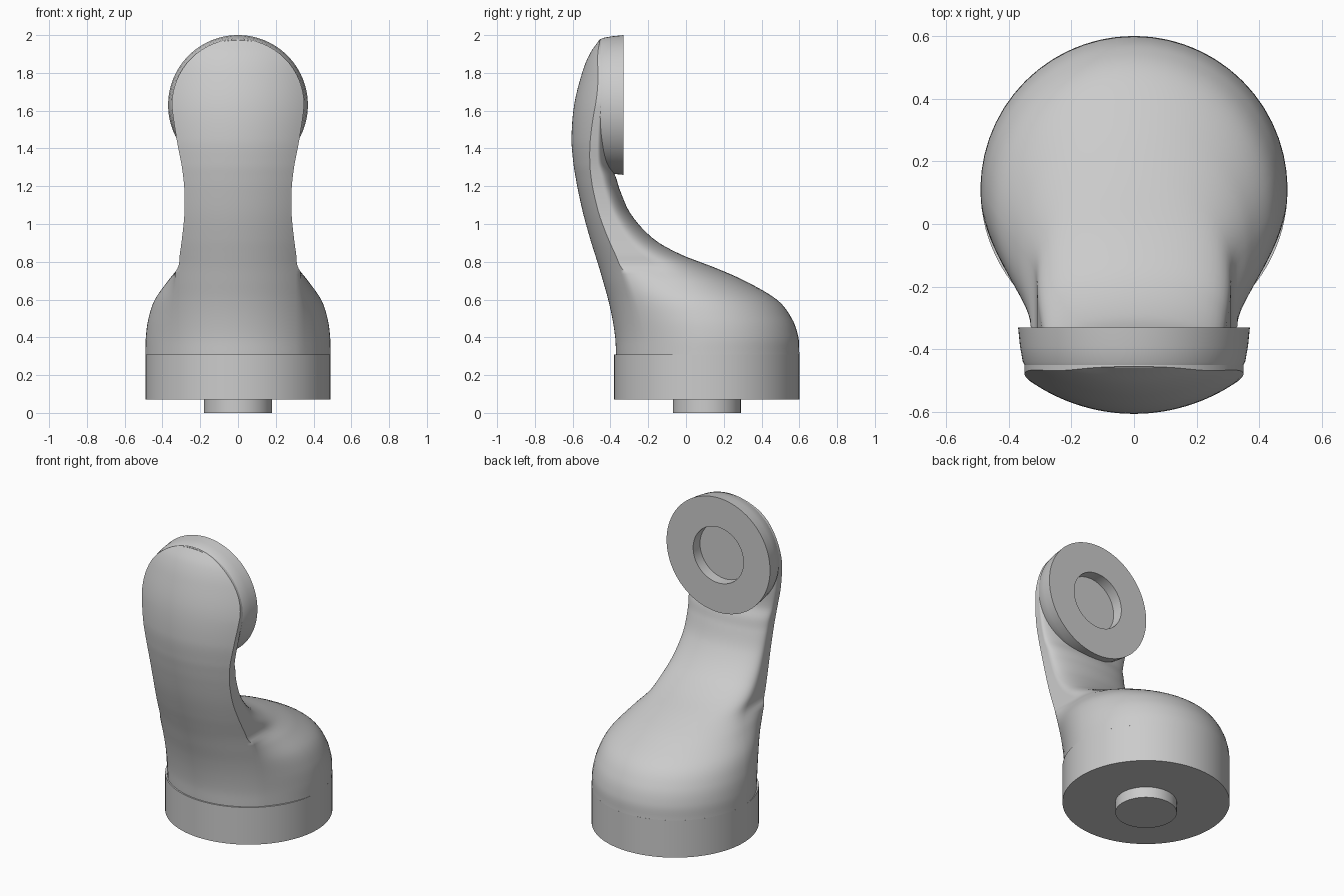
import bpy, bmesh, math
from mathutils import Matrix, Vector

cube = bpy.data.objects.get("Cube")
if cube:
    bpy.data.objects.remove(cube, do_unlink=True)

grey = bpy.data.materials.new("plain grey")
grey.use_nodes = True
grey.diffuse_color = (0.6, 0.6, 0.6, 1)
grey.node_tree.nodes["Principled BSDF"].inputs["Base Color"].default_value = grey.diffuse_color


def finish(name, bm, angle):
    """Turn a bmesh into a smooth-shaded grey object with sharp edges kept."""
    bmesh.ops.recalc_face_normals(bm, faces=bm.faces)
    mesh = bpy.data.meshes.new(name)
    bm.to_mesh(mesh)
    bm.free()
    mesh.materials.append(grey)
    mesh.shade_smooth()
    mesh.set_sharp_from_angle(angle=math.radians(angle))
    obj = bpy.data.objects.new(name, mesh)
    bpy.context.scene.collection.objects.link(obj)
    return obj


def skin(rings):
    """Join closed rings of points and cap both ends."""
    bm = bmesh.new()
    rows = [[bm.verts.new(p) for p in ring] for ring in rings]
    for low, high in zip(rows, rows[1:]):
        for i in range(len(low)):
            j = (i + 1) % len(low)
            bm.faces.new((low[i], low[j], high[j], high[i]))
    bm.faces.new(rows[0])
    bm.faces.new(rows[-1])
    return bm


def turned(name, profile, matrix, sides=96):
    """Lathe a (radius, height) profile around its own axis."""
    rings = []
    for radius, height in profile:
        angles = [math.tau * i / sides for i in range(sides)]
        rings.append([matrix @ Vector((radius * math.cos(a), radius * math.sin(a), height))
                      for a in angles])
    return finish(name, skin(rings), 35)


# Stations up the body: height, front edge, back edge, half width
STATIONS = [
    (0.31, -0.37, 0.60, 0.49), (0.40, -0.375, 0.595, 0.488),
    (0.50, -0.39, 0.56, 0.474), (0.60, -0.412, 0.48, 0.44),
    (0.70, -0.44, 0.31, 0.37), (0.77, -0.46, 0.15, 0.318),
    (0.84, -0.482, -0.03, 0.308), (0.92, -0.507, -0.17, 0.297),
    (1.05, -0.543, -0.29, 0.284), (1.18, -0.572, -0.35, 0.284),
    (1.25, -0.585, -0.372, 0.29), (1.32, -0.596, -0.405, 0.3),
    (1.45, -0.606, -0.41, 0.325), (1.63, -0.592, -0.41, 0.35),
    (1.80, -0.55, -0.41, 0.35), (1.90, -0.51, -0.41, 0.35),
    (1.98, -0.455, -0.41, 0.35),
]
HEAD_Z, HEAD_R = 1.63, 0.35


def slope(i, col):
    a, b = STATIONS[max(i - 1, 0)], STATIONS[min(i + 1, len(STATIONS) - 1)]
    return (b[col] - a[col]) / (b[0] - a[0])


def station(z, col):
    """Smooth interpolation between the stations."""
    i = max(k for k in range(len(STATIONS) - 1) if STATIONS[k][0] <= z or k == 0)
    a, b = STATIONS[i], STATIONS[i + 1]
    span = b[0] - a[0]
    t = (z - a[0]) / span
    ease = t * t * (3 - 2 * t)
    return (a[col] + (b[col] - a[col]) * ease
            + span * slope(i, col) * t * (1 - t) ** 2
            - span * slope(i + 1, col) * t * t * (1 - t))


def section(z):
    """Arc across the front, flanks swelling outward, elliptical back."""
    front, back, wide = (station(z, c) for c in (1, 2, 3))
    if z > HEAD_Z:
        wide = math.sqrt(max(HEAD_R ** 2 - (z - HEAD_Z) ** 2, 1e-6))
    ridge = wide if z > 0.75 else min(wide, 0.33)
    bend = 0.49 + 0.11 * min(max(z - 0.8, 0) / 0.8, 1)

    def arc(x):
        return front + bend - math.sqrt(bend * bend - x * x)

    ridge_y = arc(ridge)
    mid = ridge_y + 0.42 * (back - ridge_y)
    n = 14
    half = [(ridge * i / n, arc(ridge * i / n)) for i in range(n)]
    for i in range(n):
        s = i / n
        half.append((ridge + (wide - ridge) * s * (2 - s), ridge_y + (mid - ridge_y) * s))
    for i in range(n + 1):
        a = math.pi / 2 * i / n
        half.append((wide * math.cos(a), mid + (back - mid) * math.sin(a)))
    mirrored = [(-x, y) for x, y in half[-2:0:-1]]
    return [(x, y, z) for x, y in half + mirrored]


# Body: dome sweeping up into the neck and the rounded head front
steps = 90
heights = [0.31 + (HEAD_Z - 0.31) * i / steps for i in range(steps)]
heights += [HEAD_Z + HEAD_R * math.sin(math.pi / 2 * i / 30) for i in range(31)]
finish("body", skin([section(z) for z in heights]), 50)

# Round foot and the locating peg beneath it
foot_place = Matrix.Translation((0, 0.11, 0))
turned("foot", [(0.49, 0.07), (0.49, 0.31)], foot_place)
turned("peg", [(0.18, 0), (0.18, 0.08)], foot_place)

# Head disc facing back, with a shallow round socket
head_place = Matrix.Translation((0, -0.33, HEAD_Z)) @ Matrix.Rotation(-math.pi / 2, 4, "X")
turned("head_disc", [(0.345, -0.13), (0.355, -0.11), (0.364, -0.06), (0.37, 0),
                     (0.18, 0), (0.18, -0.07)], head_place)
